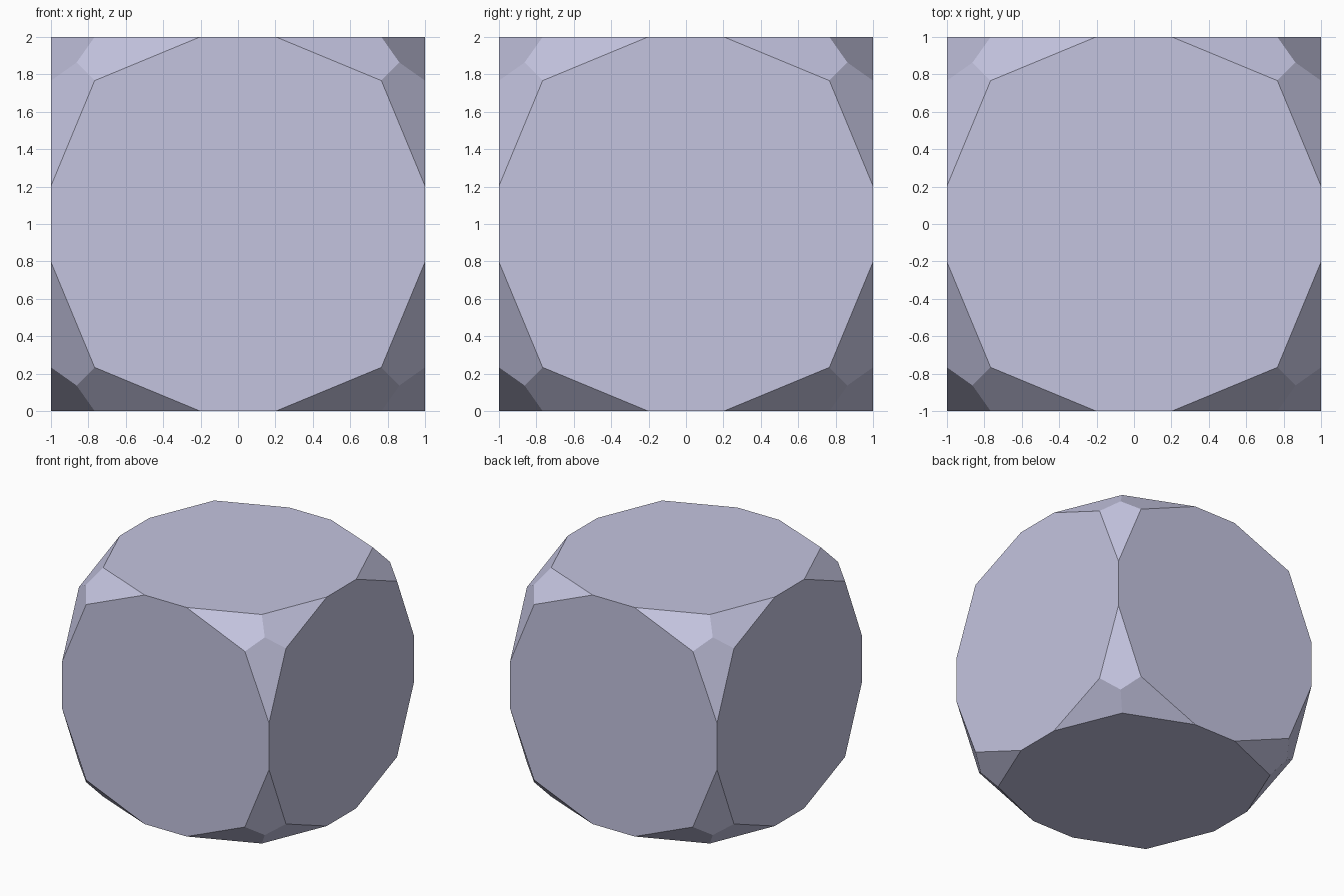
import bpy, bmesh, math
from itertools import permutations, product

if "Cube" in bpy.data.objects:
    bpy.data.objects.remove(bpy.data.objects["Cube"])

# Cube whose corners are each cut by three shallow kite-shaped facets.
# Facet planes: k*x + y + z = d (and permutations / signs)
k = math.sqrt(2) - 1
e = 0.203                      # half length of the remaining cube edge
d = 2 + k * e
t = (d - 1) / (1 + k)          # facet corner on each cube face
c = d / (2 + k)                # tip shared by three facets

points = set()
for base in ((e, 1, 1), (t, t, 1), (c, c, c)):
    for p in set(permutations(base)):
        for s in product((-1, 1), repeat=3):
            points.add(tuple(a * b for a, b in zip(p, s)))

bm = bmesh.new()
for x, y, z in sorted(points):
    bm.verts.new((x, y, z + 1))
bmesh.ops.convex_hull(bm, input=bm.verts[:])
bmesh.ops.dissolve_limit(bm, angle_limit=math.radians(1),
                         verts=bm.verts[:], edges=bm.edges[:])
bmesh.ops.recalc_face_normals(bm, faces=bm.faces[:])

mesh = bpy.data.meshes.new("faceted_cube")
bm.to_mesh(mesh)
bm.free()

# Single pale lavender grey
mat = bpy.data.materials.new("lavender_grey")
mat.diffuse_color = (0.55, 0.55, 0.74, 1)
mat.use_nodes = True
mat.node_tree.nodes["Principled BSDF"].inputs["Base Color"].default_value = mat.diffuse_color
mesh.materials.append(mat)

obj = bpy.data.objects.new("faceted_cube", mesh)
bpy.context.collection.objects.link(obj)
